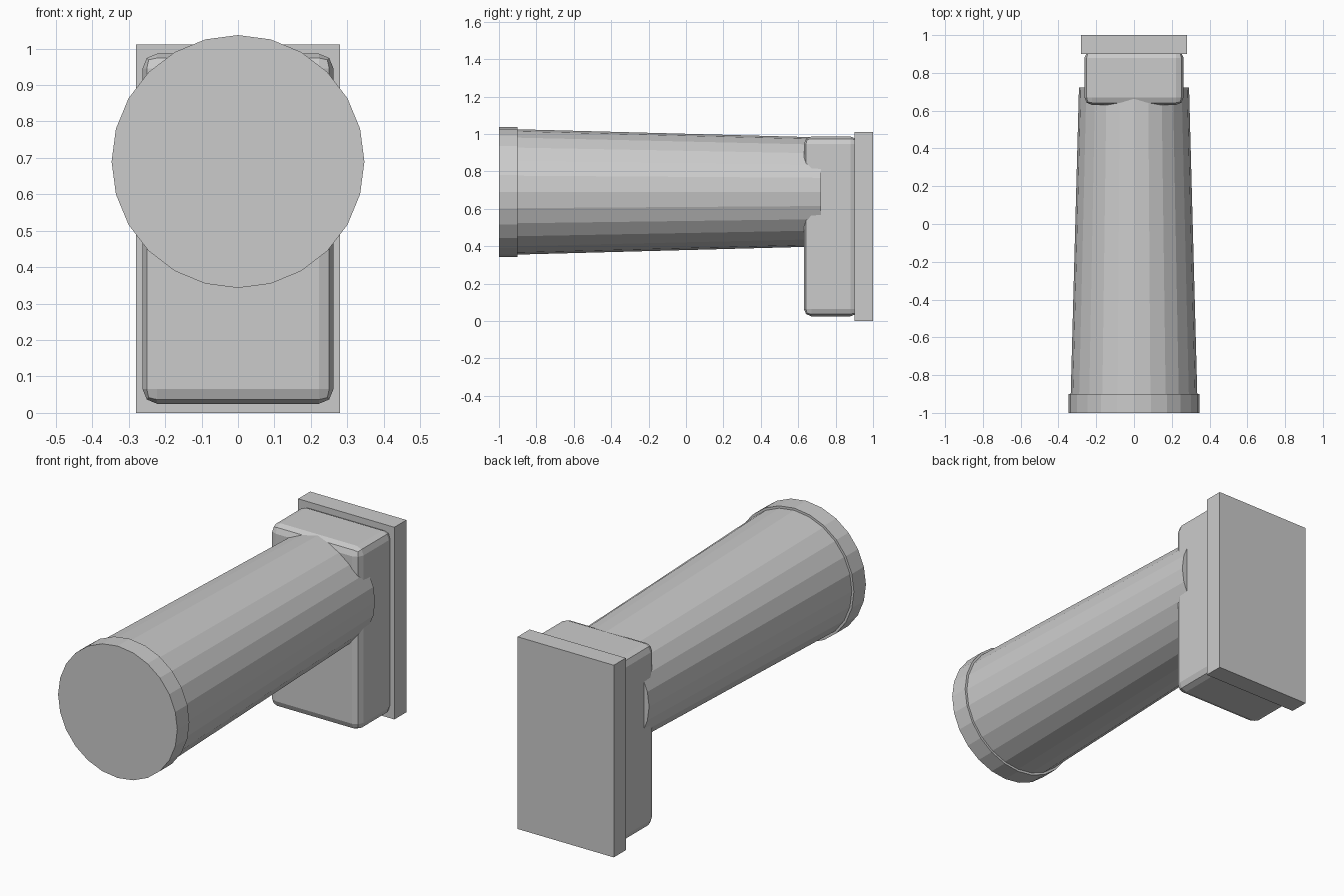
import bpy, bmesh, math
from mathutils import Matrix, Vector

if "Cube" in bpy.data.objects:
    bpy.data.objects.remove(bpy.data.objects["Cube"])

grey = bpy.data.materials.new("light_grey")
grey.diffuse_color = (0.6, 0.6, 0.6, 1)
grey.use_nodes = True
grey.node_tree.nodes["Principled BSDF"].inputs["Base Color"].default_value = grey.diffuse_color


def finish(name, bm):
    bmesh.ops.recalc_face_normals(bm, faces=bm.faces)
    mesh = bpy.data.meshes.new(name)
    bm.to_mesh(mesh)
    bm.free()
    mesh.materials.append(grey)
    obj = bpy.data.objects.new(name, mesh)
    bpy.context.collection.objects.link(obj)
    return obj


def box(name, lo, hi, bevel=0):
    lo, hi = Vector(lo), Vector(hi)
    bm = bmesh.new()
    bmesh.ops.create_cube(bm, size=1, matrix=Matrix.Translation((lo + hi) / 2)
                          @ Matrix.Diagonal((*(hi - lo), 1)))
    if bevel:
        bmesh.ops.bevel(bm, geom=bm.edges[:], offset=bevel, segments=2,
                        profile=0.5, affect='EDGES')
    return finish(name, bm)


def tube(name, y_front, y_back, r_front, r_back, z=0.69):
    """24-sided cylinder or cone lying along y."""
    bm = bmesh.new()
    place = Matrix.Translation((0, (y_front + y_back) / 2, z)) @ Matrix.Rotation(math.pi / 2, 4, 'X')
    bmesh.ops.create_cone(bm, cap_ends=True, segments=24, radius1=r_back,
                          radius2=r_front, depth=y_back - y_front, matrix=place)
    return finish(name, bm)


# Wall plate and rounded housing at the back
box("back_plate", (-0.28, 0.9, 0), (0.28, 1.0, 1.011))
box("housing", (-0.262, 0.63, 0.025), (0.262, 0.92, 0.986), bevel=0.04)

# Tapered barrel with a wider end cap at the front
tube("barrel", -0.9, 0.723, 0.335, 0.2915)
tube("end_cap", -1.0, -0.9, 0.347, 0.347)
